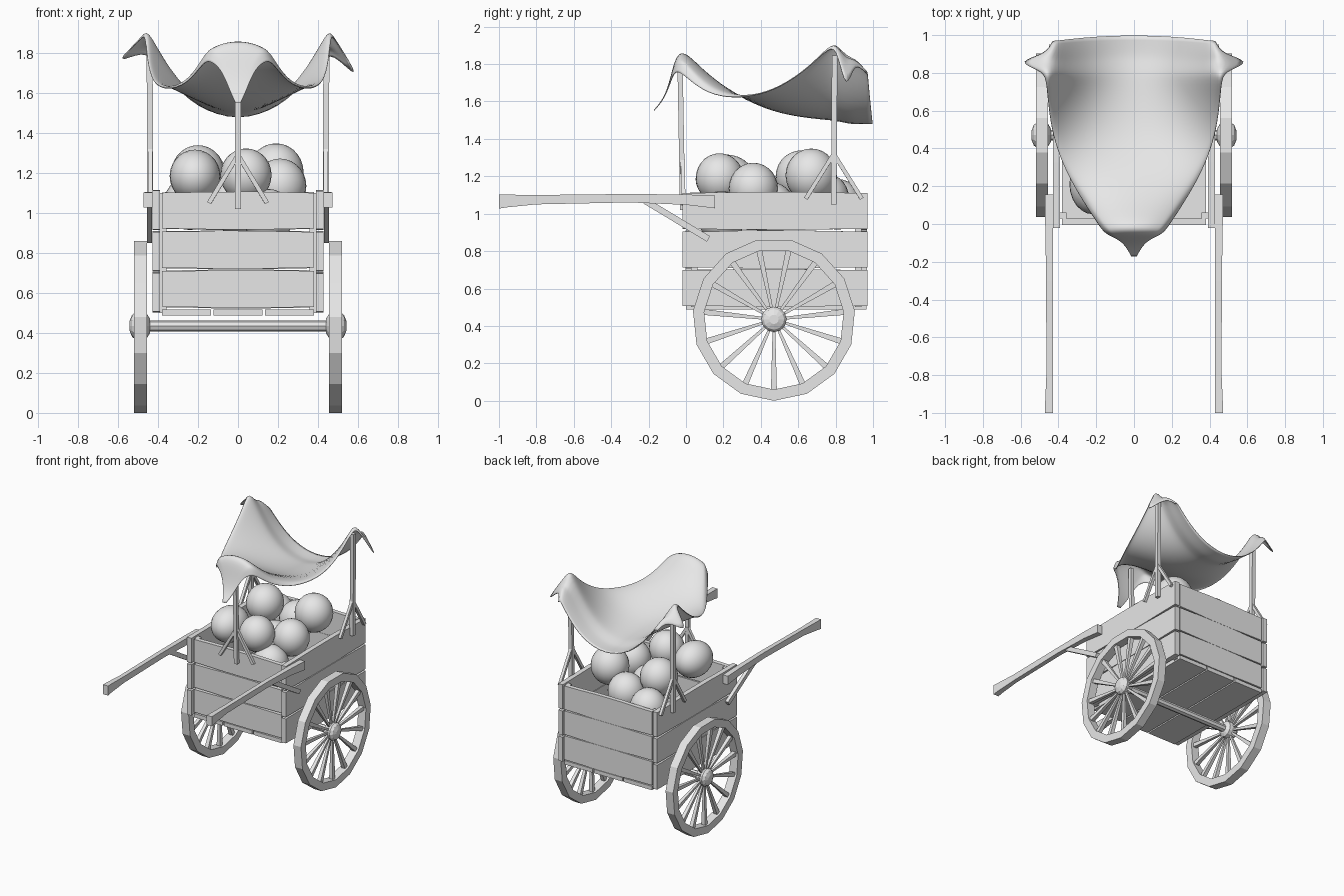
import bpy, bmesh, math, random
from mathutils import Vector

random.seed(4)
if "Cube" in bpy.data.objects:
    bpy.data.objects.remove(bpy.data.objects["Cube"], do_unlink=True)

grey = bpy.data.materials.new("plain_grey")
grey.use_nodes = True
grey.diffuse_color = (0.8, 0.8, 0.8, 1)
grey.node_tree.nodes["Principled BSDF"].inputs["Base Color"].default_value = (0.8, 0.8, 0.8, 1)


def finish(name, bm, smooth=False):
    bmesh.ops.recalc_face_normals(bm, faces=bm.faces)
    for f in bm.faces:
        f.smooth = smooth
    mesh = bpy.data.meshes.new(name)
    bm.to_mesh(mesh)
    bm.free()
    mesh.materials.append(grey)
    obj = bpy.data.objects.new(name, mesh)
    bpy.context.scene.collection.objects.link(obj)
    return obj


def beam(name, sections):
    """Four-sided bar through (point, width, height) sections."""
    pts = [Vector(s[0]) for s in sections]
    d = (pts[-1] - pts[0]).normalized()
    hint = Vector((0, 1, 0)) if abs(d.z) > 0.9 else Vector((0, 0, 1))
    side = d.cross(hint).normalized()
    up = side.cross(d)
    bm = bmesh.new()
    rings = []
    for p, (_, w, h) in zip(pts, sections):
        rings.append([bm.verts.new(p + side * (w / 2 * a) + up * (h / 2 * b))
                      for a, b in ((-1, -1), (1, -1), (1, 1), (-1, 1))])
    for r, q in zip(rings, rings[1:]):
        for i in range(4):
            j = (i + 1) % 4
            bm.faces.new((r[i], r[j], q[j], q[i]))
    bm.faces.new(rings[0])
    bm.faces.new(rings[-1])
    return finish(name, bm)


def stick(name, a, b, w, h=None):
    return beam(name, [(a, w, h or w), (b, w, h or w)])


def board(name, a, b, w, h):
    """Hand-cut plank: slightly narrower at the ends."""
    a, b = Vector(a), Vector(b)
    sec = []
    for t, k in ((0, -0.01), (0.2, -0.006), (0.35, 0), (0.65, 0), (0.8, -0.006), (1, -0.01)):
        sec.append((a.lerp(b, t), w, h + k + random.uniform(-0.002, 0.002)))
    return beam(name, sec)


def lathe(name, profile, n, centre, closed=False):
    """Turn (x, radius) points round an axle along x."""
    bm = bmesh.new()
    rings = []
    for i in range(n):
        a = math.tau * i / n
        rings.append([bm.verts.new((x, centre[0] + r * math.sin(a), centre[1] - r * math.cos(a)))
                      for x, r in profile])
    m = len(profile)
    for i in range(n):
        r, q = rings[i], rings[(i + 1) % n]
        for j in range(m if closed else m - 1):
            k = (j + 1) % m
            bm.faces.new((r[j], r[k], q[k], q[j]))
    if not closed:
        bm.faces.new([r[0] for r in rings])
        bm.faces.new([r[-1] for r in rings])
    return finish(name, bm)


# Crate walls, three rows of planks each
for row in range(3):
    z = 0.603 + 0.206 * row
    for s, label in ((1, "left"), (-1, "right")):
        board(f"{label}_plank_{row}", (s * 0.41, -0.02, z), (s * 0.41, 0.97, z), 0.038, 0.202)
    z = 0.62 + 0.196 * row
    board(f"front_plank_{row}", (-0.38, 0.013, z), (0.38, 0.013, z), 0.034, 0.189)
    board(f"back_plank_{row}", (-0.38, 0.95, z), (0.38, 0.95, z), 0.034, 0.195)

# Crate floor and inner corner posts
for i in range(3):
    x = (i - 1) * 0.257
    stick(f"floor_board_{i}", (x, 0.0, 0.503), (x, 0.965, 0.503), 0.246, 0.03)
for s in (-1, 1):
    for y in (0.045, 0.92):
        stick("corner_post", (s * 0.375, y, 0.5), (s * 0.375, y, 1.1), 0.034)

# Axle and wheels
HUB = (0.47, 0.435)
SPOKES = 15
lathe("axle", [(-0.46, 0.028), (0.46, 0.028)], 8, HUB)
for s in (-1, 1):
    lathe("wheel_rim", [(s * 0.455, 0.375), (s * 0.52, 0.375), (s * 0.52, 0.435), (s * 0.455, 0.435)],
          SPOKES, HUB, closed=True)
    lathe("wheel_hub", [(s * 0.44, 0.035), (s * 0.455, 0.06), (s * 0.512, 0.068),
                        (s * 0.53, 0.055), (s * 0.542, 0.025)], 12, HUB)
    for i in range(SPOKES):
        a = math.tau * i / SPOKES
        dy, dz = math.sin(a), -math.cos(a)
        inner = (s * 0.488, HUB[0] + 0.05 * dy, HUB[1] + 0.05 * dz)
        outer = (s * 0.488, HUB[0] + 0.385 * dy, HUB[1] + 0.385 * dz)
        beam("wheel_spoke", [(inner, 0.014, 0.014), (outer, 0.032, 0.032)])

# Pull handles and their braces
for s in (-1, 1):
    beam("handle", [((s * x, y, z), w, h) for x, y, z, w, h in (
        (0.45, -1.0, 1.065, 0.045, 0.075), (0.45, -0.96, 1.068, 0.042, 0.068),
        (0.447, -0.8, 1.075, 0.034, 0.05), (0.447, -0.3, 1.083, 0.036, 0.045),
        (0.45, 0.0, 1.075, 0.04, 0.055), (0.45, 0.155, 1.063, 0.044, 0.068))])
    stick("handle_brace", (s * 0.443, -0.22, 1.07), (s * 0.443, 0.12, 0.865), 0.026, 0.034)

# Canopy poles with splayed braces
stick("front_pole", (0, -0.018, 1.02), (0, -0.032, 1.81), 0.028)
for t in (-1, 1):
    stick("front_pole_brace", (0, -0.018, 1.29), (t * 0.145, -0.014, 1.05), 0.022)
for s in (-1, 1):
    stick("side_pole", (s * 0.44, 0.79, 1.05), (s * 0.442, 0.795, 1.845), 0.03)
    for t in (-1, 1):
        stick("side_pole_brace", (s * 0.44, 0.79, 1.32), (s * 0.438, 0.79 + t * 0.15, 1.08), 0.022)

# Round melons heaped in the crate: centre, radius, lengthwise stretch
for x, y, z, r, long in ((-0.2, 0.62, 1.2, 0.134, 1.05), (0.19, 0.67, 1.205, 0.138, 1),
                         (-0.215, 0.21, 1.185, 0.127, 1.25), (0.04, 0.18, 1.19, 0.128, 1),
                         (0.21, 0.36, 1.135, 0.132, 1), (0.15, 0.19, 0.985, 0.13, 1),
                         (0.0, 0.74, 1.08, 0.133, 1), (-0.24, 0.81, 1.05, 0.13, 1),
                         (0.0, 0.45, 1.03, 0.135, 1)):
    bm = bmesh.new()
    bmesh.ops.create_uvsphere(bm, u_segments=24, v_segments=14, radius=r)
    for v in bm.verts:
        v.co = Vector((v.co.x, v.co.y * long, v.co.z * 1.04)) + Vector((x, y, z))
    finish("melon", bm, smooth=True)

# Sagging cloth canopy: y, half width, centre z, edge z, hem x, hem z
rows = ((-0.172, 0.01, 1.555, 1.555, 0.014, 1.555), (-0.115, 0.035, 1.62, 1.62, 0.045, 1.62),
        (-0.08, 0.07, 1.74, 1.73, 0.085, 1.725), (-0.055, 0.13, 1.845, 1.82, 0.15, 1.77),
        (-0.01, 0.165, 1.88, 1.81, 0.185, 1.74), (0.09, 0.23, 1.775, 1.69, 0.25, 1.655),
        (0.22, 0.31, 1.67, 1.635, 0.33, 1.62), (0.36, 0.38, 1.59, 1.635, 0.395, 1.63),
        (0.5, 0.425, 1.53, 1.68, 0.437, 1.675), (0.66, 0.445, 1.495, 1.79, 0.457, 1.785),
        (0.77, 0.45, 1.475, 1.92, 0.465, 1.90), (0.81, 0.455, 1.468, 1.935, 0.49, 1.87),
        (0.86, 0.45, 1.46, 1.89, 0.63, 1.69), (0.9, 0.44, 1.455, 1.86, 0.465, 1.82),
        (1.0, 0.41, 1.465, 1.77, 0.43, 1.75))
bm = bmesh.new()
grid = []
for y, w, zc, ze, hx, hz in rows:
    line = []
    for u in (-2, -1, -0.85, -0.5, 0, 0.5, 0.85, 1, 2):
        t = min(abs(u), 1)
        if abs(u) == 2:
            # the left corner tip hangs lower than the right one
            x, z = math.copysign(hx, u), hz - (0.025 * u if hx > 0.6 else 0)
        else:
            x, z = u * w, zc + (ze - zc) * t ** 2.3
        back = -0.03 * t * t if y > 0.95 else 0
        line.append(bm.verts.new((x, y + back, z)))
    grid.append(line)
for r, q in zip(grid, grid[1:]):
    for i in range(len(r) - 1):
        bm.faces.new((r[i], r[i + 1], q[i + 1], q[i]))
canopy = finish("cloth_canopy", bm, smooth=True)
sub = canopy.modifiers.new("soften", 'SUBSURF')
sub.levels = sub.render_levels = 2
sub.boundary_smooth = 'PRESERVE_CORNERS'
thick = canopy.modifiers.new("thickness", 'SOLIDIFY')
thick.thickness = 0.005
